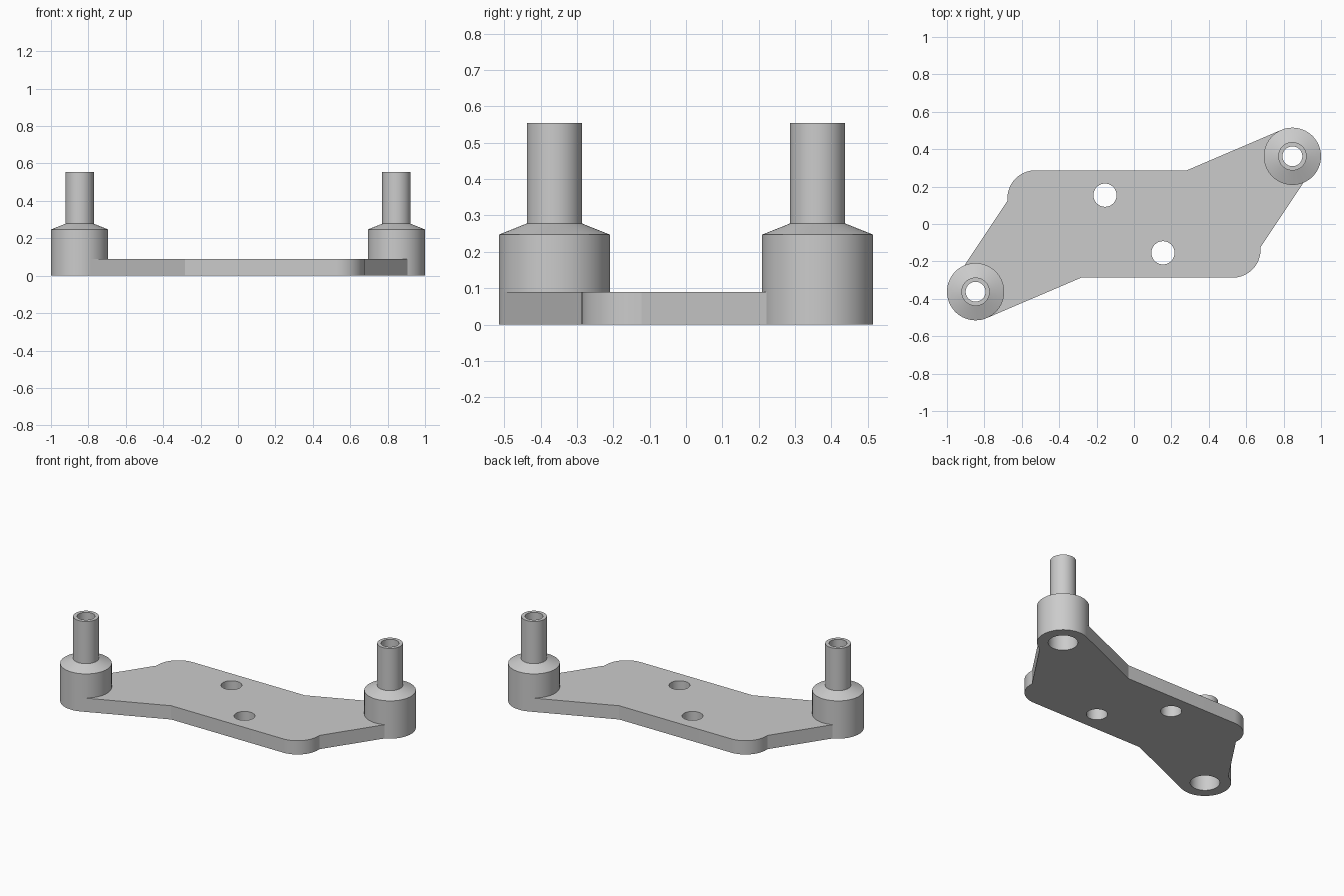
import bpy, bmesh, math
from mathutils import Vector, Matrix

cube = bpy.data.objects.get("Cube")
if cube:
    bpy.data.objects.remove(cube)

THICK = 0.09                       # plate thickness
HALF_X, HALF_Y = 0.677, 0.287      # plate half size
CORNER = 0.15
POST = Vector((0.847, 0.362))
POST_R, TUBE_R, BORE_R, RECESS_R = 0.153, 0.076, 0.053, 0.087
HOLE = Vector((-0.155, 0.154))
HOLE_R = 0.062
SEGMENTS = 64

grey = bpy.data.materials.new("plain grey")
grey.use_nodes = True
colour = (0.6, 0.6, 0.6, 1)
grey.diffuse_color = colour
grey.node_tree.nodes["Principled BSDF"].inputs["Base Color"].default_value = colour


def finish(name, bm):
    bmesh.ops.recalc_face_normals(bm, faces=bm.faces)
    mesh = bpy.data.meshes.new(name)
    bm.to_mesh(mesh)
    bm.free()
    mesh.materials.append(grey)
    obj = bpy.data.objects.new(name, mesh)
    bpy.context.collection.objects.link(obj)
    return obj


def activate(obj):
    bpy.ops.object.select_all(action='DESELECT')
    obj.select_set(True)
    bpy.context.view_layer.objects.active = obj


def smooth(obj):
    activate(obj)
    bpy.ops.object.shade_smooth_by_angle(angle=math.radians(20))


# Base plate outline: one half, then the same half turned by 180 degrees
along = POST.normalized()
side = Vector((-along.y, along.x))
upper_x = (side.y * HALF_Y - POST_R) / -side.x
inner_y = (side.x * HALF_X + POST_R) / side.y
half = [POST - side * POST_R, POST + side * POST_R, Vector((upper_x, HALF_Y))]
for i in range(17):
    a = math.pi / 2 * (1 + i / 16)
    half.append(Vector((-HALF_X + CORNER + CORNER * math.cos(a),
                        HALF_Y - CORNER + CORNER * math.sin(a))))
half.append(Vector((-HALF_X, -inner_y)))
outline = half + [-p for p in half]

bm = bmesh.new()
face = bm.faces.new([bm.verts.new((p.x, p.y, 0)) for p in outline])
top = bmesh.ops.extrude_face_region(bm, geom=[face])["geom"]
bmesh.ops.translate(bm, vec=(0, 0, THICK),
                    verts=[v for v in top if isinstance(v, bmesh.types.BMVert)])
plate = finish("base_plate", bm)

# Drill the two screw holes and seat the two posts
bm = bmesh.new()
for centre, radius in ((HOLE, HOLE_R), (POST, POST_R - 0.002)):
    for s in (1, -1):
        bmesh.ops.create_cone(bm, cap_ends=True, segments=SEGMENTS, depth=1,
                              radius1=radius, radius2=radius,
                              matrix=Matrix.Translation((*(centre * s), 0)))
cutter = finish("hole_cutter", bm)
cutter.hide_render = True
mod = plate.modifiers.new("holes", 'BOOLEAN')
mod.operation, mod.solver, mod.object = 'DIFFERENCE', 'EXACT', cutter
activate(plate)
bpy.ops.object.modifier_apply(modifier=mod.name)
bpy.data.objects.remove(cutter)
smooth(plate)


# Hollow stepped posts with a wider recess underneath
profile = [(RECESS_R, 0), (POST_R, 0), (POST_R, 0.247), (TUBE_R, 0.278),
           (TUBE_R, 0.554), (BORE_R, 0.554), (BORE_R, 0.2), (RECESS_R, 0.2)]


def build_post(name, centre):
    bm = bmesh.new()
    verts = [bm.verts.new((r, 0, z)) for r, z in profile]
    edges = [bm.edges.new((verts[i - 1], v)) for i, v in enumerate(verts)]
    bmesh.ops.spin(bm, geom=verts + edges, cent=(0, 0, 0), axis=(0, 0, 1),
                   angle=math.tau, steps=SEGMENTS, use_merge=True)
    bmesh.ops.remove_doubles(bm, verts=bm.verts, dist=0.0001)
    bmesh.ops.translate(bm, verts=bm.verts, vec=(*centre, 0))
    smooth(finish(name, bm))


build_post("left_post", POST)
build_post("right_post", -POST)
